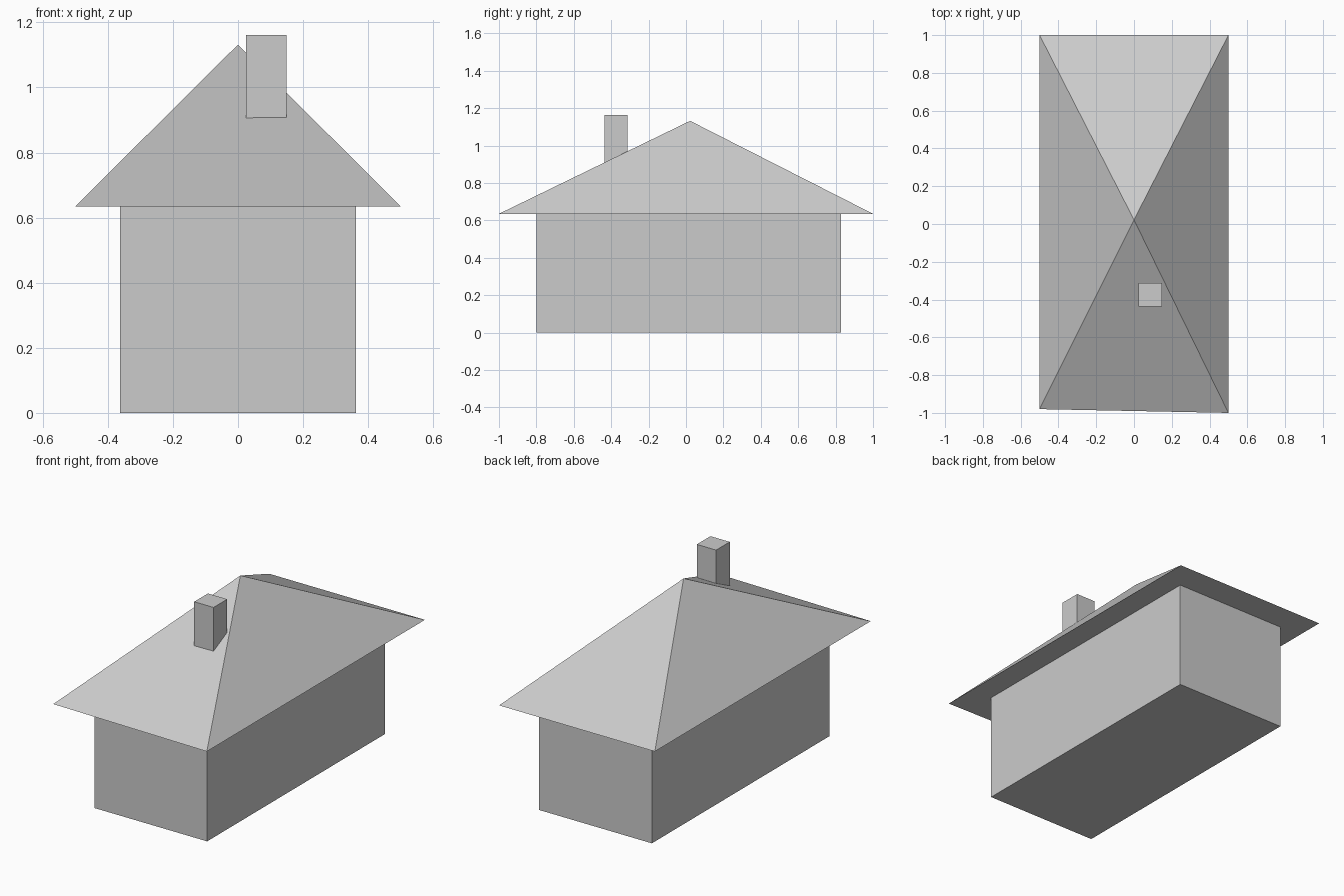
import bpy, bmesh
from mathutils import Vector

if "Cube" in bpy.data.objects:
    bpy.data.objects.remove(bpy.data.objects["Cube"])


def finish(name, bm):
    bmesh.ops.recalc_face_normals(bm, faces=bm.faces)
    mesh = bpy.data.meshes.new(name)
    bm.to_mesh(mesh)
    bm.free()
    obj = bpy.data.objects.new(name, mesh)
    bpy.context.collection.objects.link(obj)
    return obj


def box(name, low, high):
    low, high = Vector(low), Vector(high)
    bm = bmesh.new()
    bmesh.ops.create_cube(bm, size=1)
    bmesh.ops.scale(bm, vec=high - low, verts=bm.verts)
    bmesh.ops.translate(bm, vec=(low + high) / 2, verts=bm.verts)
    return finish(name, bm)


def pyramid(name, corners, z, apex):
    bm = bmesh.new()
    base = [bm.verts.new((x, y, z)) for x, y in corners]
    tip = bm.verts.new(apex)
    bm.faces.new(base)
    for i, v in enumerate(base):
        bm.faces.new((v, base[(i + 1) % len(base)], tip))
    return finish(name, bm)


EAVES = 0.635

# House body
box("walls", (-0.362, -0.80, 0), (0.362, 0.83, EAVES))

# Overhanging hipped roof with a slightly crooked front eave
pyramid("roof", [(-0.5, -0.98), (0.5, -1), (0.5, 1), (-0.5, 1)],
        EAVES, (0, 0.022, 1.132))

# Chimney sunk into the front slope
box("chimney", (0.025, -0.437, 0.89), (0.149, -0.312, 1.162))
